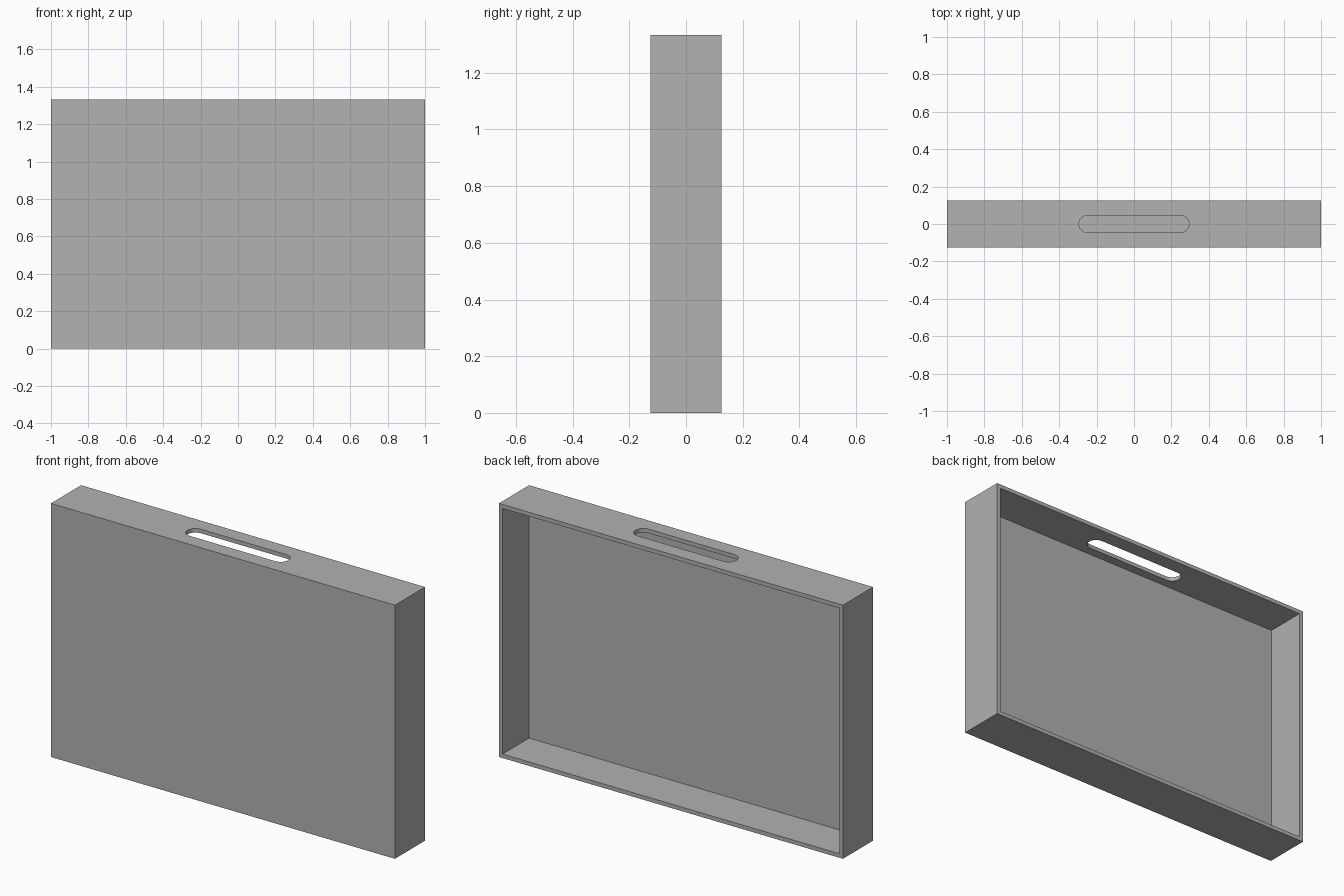
import bpy
import bmesh
import math
from mathutils import Vector

cube = bpy.data.objects.get("Cube")
if cube:
    bpy.data.objects.remove(cube, do_unlink=True)

WIDTH, DEPTH, HEIGHT = 2.0, 0.25, 1.333
WALL = 0.03
SLOT_HALF, SLOT_RADIUS, ARC_STEPS = 0.294, 0.046, 12

grey = bpy.data.materials.new("plain grey")
grey.use_nodes = True
colour = (0.445, 0.445, 0.445, 1)
grey.diffuse_color = colour
grey.node_tree.nodes["Principled BSDF"].inputs["Base Color"].default_value = colour


def make_object(name, bm):
    bmesh.ops.recalc_face_normals(bm, faces=bm.faces)
    mesh = bpy.data.meshes.new(name)
    bm.to_mesh(mesh)
    bm.free()
    mesh.materials.append(grey)
    obj = bpy.data.objects.new(name, mesh)
    bpy.context.collection.objects.link(obj)
    return obj


# Tray: a box whose back face is inset and pushed in to leave thin walls
bm = bmesh.new()
bmesh.ops.create_cube(bm, size=1)
bmesh.ops.scale(bm, vec=(WIDTH, DEPTH, HEIGHT), verts=bm.verts)
bmesh.ops.translate(bm, vec=(0, 0, HEIGHT / 2), verts=bm.verts)
bm.normal_update()
back = max(bm.faces, key=lambda f: f.normal.y)
bmesh.ops.inset_region(bm, faces=[back], thickness=WALL)
pushed = bmesh.ops.extrude_face_region(bm, geom=[back])
floor_verts = [v for v in pushed["geom"] if isinstance(v, bmesh.types.BMVert)]
bmesh.ops.translate(bm, vec=(0, WALL - DEPTH, 0), verts=floor_verts)
if back.is_valid:
    bmesh.ops.delete(bm, geom=[back], context="FACES_ONLY")
tray = make_object("open_back_tray", bm)

# Cutter for the rounded handle slot in the top wall
bm = bmesh.new()
outline = []
for side in (1, -1):
    for i in range(ARC_STEPS + 1):
        a = math.pi * (i / ARC_STEPS - 0.5)
        outline.append(bm.verts.new((
            side * (SLOT_HALF - SLOT_RADIUS + SLOT_RADIUS * math.cos(a)),
            side * SLOT_RADIUS * math.sin(a),
            HEIGHT - 2 * WALL)))
base = bm.faces.new(outline)
raised = bmesh.ops.extrude_face_region(bm, geom=[base])
top_verts = [v for v in raised["geom"] if isinstance(v, bmesh.types.BMVert)]
bmesh.ops.translate(bm, vec=Vector((0, 0, 4 * WALL)), verts=top_verts)
if not base.is_valid or len([f for f in bm.faces if len(f.verts) > 4]) < 2:
    bm.faces.new(outline)
cutter = make_object("handle_slot_cutter", bm)
cutter.hide_render = True

# Cut the slot, then drop the cutter
cut = tray.modifiers.new("handle_slot", "BOOLEAN")
cut.operation = "DIFFERENCE"
cut.solver = "EXACT"
cut.object = cutter
bpy.context.view_layer.objects.active = tray
tray.select_set(True)
bpy.ops.object.modifier_apply(modifier=cut.name)
bpy.data.objects.remove(cutter, do_unlink=True)

# Smooth the slot ends while keeping the box edges crisp
bpy.ops.object.shade_smooth_by_angle(angle=math.radians(30))
